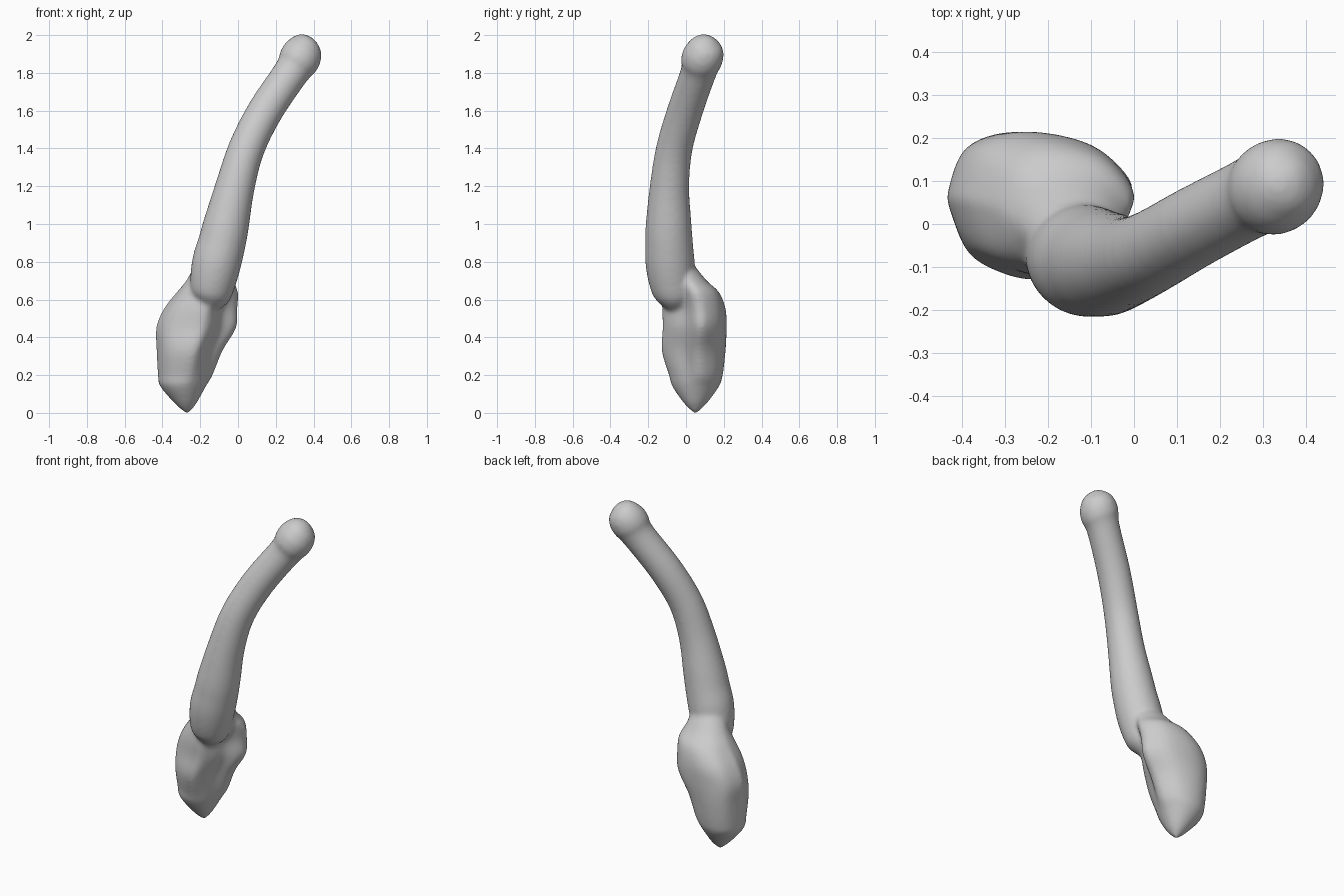
import bpy, bmesh, math
from mathutils import Vector

cube = bpy.data.objects.get("Cube")
if cube:
    bpy.data.objects.remove(cube, do_unlink=True)

grey = bpy.data.materials.new("plain grey")
grey.use_nodes = True
grey.diffuse_color = (0.6, 0.6, 0.6, 1)
grey.node_tree.nodes["Principled BSDF"].inputs["Base Color"].default_value = (0.6, 0.6, 0.6, 1)

bm = bmesh.new()
SIDES = 40


def loft(rings):
    """Skin a list of equal point rings and close both ends."""
    rows = [[bm.verts.new(p) for p in ring] for ring in rings]
    for a, b in zip(rows, rows[1:]):
        for i in range(len(a)):
            j = (i + 1) % len(a)
            bm.faces.new((a[i], a[j], b[j], b[i]))
    bm.faces.new(rows[0][::-1])
    bm.faces.new(rows[-1])


def spline(keys, steps):
    """Catmull-Rom interpolation of rows of values."""
    out = []
    for i in range(len(keys) - 1):
        quad = [keys[max(0, min(len(keys) - 1, i + k))] for k in (-1, 0, 1, 2)]
        for s in range(steps):
            t = s / steps
            out.append([b + t * ((c - a) + t * ((2 * a - 5 * b + 4 * c - d)
                        + t * (3 * b - a - 3 * c + d))) / 2 for a, b, c, d in zip(*quad)])
    return out + [list(keys[-1])]


# Head: one lobed outline, stretched to the extents at each height
outline = [(-.435, .06), (-.385, -.055), (-.3, -.105), (-.19, -.125), (-.13, -.07), (-.09, 0),
           (-.025, .045), (-.015, .1), (-.11, .185), (-.27, .215), (-.39, .175)]
lobed = spline(outline + outline[:1], 4)[:-1]
unit = [((x + .225) / .21, (y - .045) / .17) for x, y in lobed]

# height, x from, x to, y from, y to, amount of lobing
levels = [(0, -.28, -.26, .04, .06, 0), (.05, -.335, -.22, -.01, .11, 0),
          (.14, -.412, -.17, -.072, .175, .2), (.2, -.425, -.135, -.09, .195, .5),
          (.33, -.432, -.085, -.128, .21, .9), (.45, -.435, -.015, -.122, .215, 1),
          (.55, -.395, -.008, -.125, .21, 1), (.64, -.325, -.002, -.12, .175, .7),
          (.7, -.275, -.02, -.11, .11, .3), (.8, -.22, -.04, -.13, .03, 0)]
rings = []
for z, x0, x1, y0, y1, k in spline(levels, 4):
    ring = []
    for u, v in unit:
        r = math.hypot(u, v)
        m = k + (1 - k) / r
        ring.append((x0 + (x1 - x0) * (u * m + 1) / 2, y0 + (y1 - y0) * (v * m + 1) / 2, z))
    rings.append(ring)
loft(rings)

# Handle: curved sweep with a rounded knob at the top (x, y, z, radius)
path = spline([(-.16, -.055, .56, .06), (-.145, -.06, .62, .105), (-.132, -.075, .7, .122),
               (-.112, -.085, .8, .13), (-.085, -.09, .9, .126), (-.062, -.092, 1, .121),
               (-.015, -.087, 1.2, .104), (.045, -.062, 1.4, .096), (.145, -.005, 1.6, .094),
               (.28, .065, 1.8, .094), (.318, .08, 1.86, .108), (.345, .097, 1.91, .105),
               (.37, .108, 1.955, .08), (.385, .115, 1.978, .04), (.39, .117, 1.985, .01)], 4)
rings = []
for i, (x, y, z, r) in enumerate(path):
    ahead, behind = path[min(i + 1, len(path) - 1)], path[max(i - 1, 0)]
    axis = (Vector(ahead[:3]) - Vector(behind[:3])).normalized()
    side = Vector((0, 1, 0)).cross(axis).normalized()
    up = axis.cross(side)
    rings.append([Vector((x, y, z)) + r * (side * math.cos(a) + up * math.sin(a))
                  for a in (math.tau * n / SIDES for n in range(SIDES))])
loft(rings)

bmesh.ops.recalc_face_normals(bm, faces=bm.faces)
mesh = bpy.data.meshes.new("curved_club")
bm.to_mesh(mesh)
bm.free()
mesh.materials.append(grey)
club = bpy.data.objects.new("curved_club", mesh)
bpy.context.collection.objects.link(club)

# Fuse head and handle into one soft skin
fuse = club.modifiers.new("fuse", "REMESH")
fuse.mode = "VOXEL"
fuse.voxel_size = 0.011
fuse.use_smooth_shade = True
soften = club.modifiers.new("soften", "SMOOTH")
soften.factor = 0.5
soften.iterations = 10
for poly in mesh.polygons:
    poly.use_smooth = True
